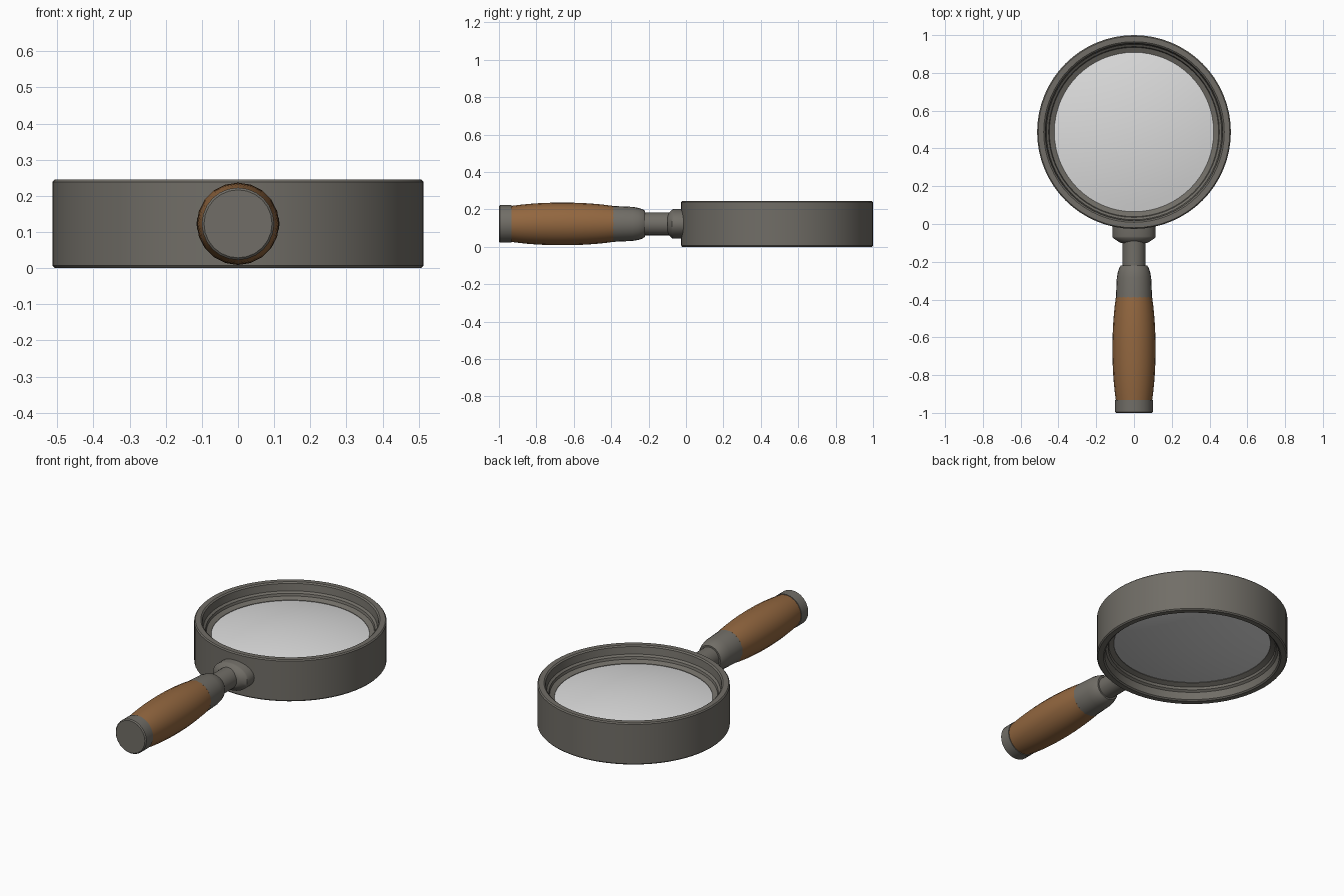
import bpy, bmesh, math
from mathutils import Matrix

if "Cube" in bpy.data.objects:
    bpy.data.objects.remove(bpy.data.objects["Cube"])

RING_Y, MID_Z = 0.487, 0.1225


def material(name, rgb):
    m = bpy.data.materials.new(name)
    m.diffuse_color = (*rgb, 1.0)
    m.use_nodes = True
    m.node_tree.nodes["Principled BSDF"].inputs["Base Color"].default_value = m.diffuse_color
    return m


metal = material("grey metal", (0.165, 0.155, 0.135))
wood = material("brown wood", (0.29, 0.135, 0.05))
glass = material("pale glass", (0.72, 0.72, 0.72))


def lathe(name, profile, segs, mat, matrix, closed=False, angle=35):
    """Revolve (radius, height) points around local z."""
    bm = bmesh.new()
    rings = []
    for r, h in profile:
        if r < 1e-6:
            rings.append([bm.verts.new((0, 0, h))] * segs)
        else:
            rings.append([bm.verts.new((r * math.cos(2 * math.pi * i / segs),
                                        r * math.sin(2 * math.pi * i / segs), h))
                          for i in range(segs)])
    pairs = list(zip(rings, rings[1:]))
    if closed:
        pairs.append((rings[-1], rings[0]))
    for a, b in pairs:
        for i in range(segs):
            j = (i + 1) % segs
            vs = list(dict.fromkeys((a[i], a[j], b[j], b[i])))
            bm.faces.new(vs)
    bmesh.ops.recalc_face_normals(bm, faces=bm.faces[:])
    bm.transform(matrix)
    me = bpy.data.meshes.new(name)
    bm.to_mesh(me)
    bm.free()
    me.materials.append(mat)
    ob = bpy.data.objects.new(name, me)
    bpy.context.collection.objects.link(ob)
    bpy.ops.object.select_all(action='DESELECT')
    ob.select_set(True)
    bpy.context.view_layer.objects.active = ob
    bpy.ops.object.shade_smooth_by_angle(angle=math.radians(angle))
    return ob


# Lens frame: upper half of the cross-section, mirrored about the middle plane
at_ring = Matrix.Translation((0, RING_Y, MID_Z))
half = [(0.513, 0.116), (0.507, 0.1225), (0.478, 0.1225), (0.470, 0.116),
        (0.464, 0.075), (0.452, 0.066), (0.448, 0.052), (0.422, 0.040)]
section = half + [(r, -h) for r, h in reversed(half)]
lathe("lens_frame", section, 64, metal, at_ring, closed=True)

# Glass lens, domed on both sides
N, R, EDGE, BULGE = 10, 0.423, 0.037, 0.045
dome = [(R * i / N, EDGE + BULGE * (1 - (i / N) ** 2)) for i in range(N + 1)]
lathe("lens", dome + [(r, -h) for r, h in reversed(dome)], 64, glass, at_ring)

# Handle parts, revolved about the y axis (profile height becomes y)
along_y = Matrix.Translation((0, 0, MID_Z)) @ Matrix.Rotation(-math.pi / 2, 4, 'X')
flat = along_y @ Matrix.Diagonal((1.0, 0.69, 1.0, 1.0))

# Oval collar joining the frame
lathe("collar", [(0, -0.100), (0.070, -0.100), (0.085, -0.092), (0.112, -0.074),
                 (0.115, -0.066), (0.115, 0.010), (0, 0.010)], 32, metal, flat)
# Neck rod
lathe("neck", [(0, -0.24), (0.061, -0.24), (0.061, -0.08), (0, -0.08)],
      24, metal, along_y)
# Ferrule
lathe("ferrule", [(0, -0.39), (0.096, -0.39), (0.095, -0.37), (0.091, -0.285),
                  (0.086, -0.256), (0.078, -0.232), (0.070, -0.220), (0, -0.220)],
      24, metal, along_y)
# Wooden grip with a barrel curve
M = 12
grip = []
for i in range(M + 1):
    t = i / M
    grip.append((0.096 + 0.018 * (1 - abs(2 * t - 1) ** 2.2), -0.935 + 0.548 * t))
lathe("wooden_grip", [(0, -0.935)] + grip + [(0, -0.387)], 20, wood, along_y)
# End cap
lathe("end_cap", [(0, -1.0), (0.094, -1.0), (0.100, -0.994), (0.100, -0.932),
                  (0, -0.932)], 24, metal, along_y)
